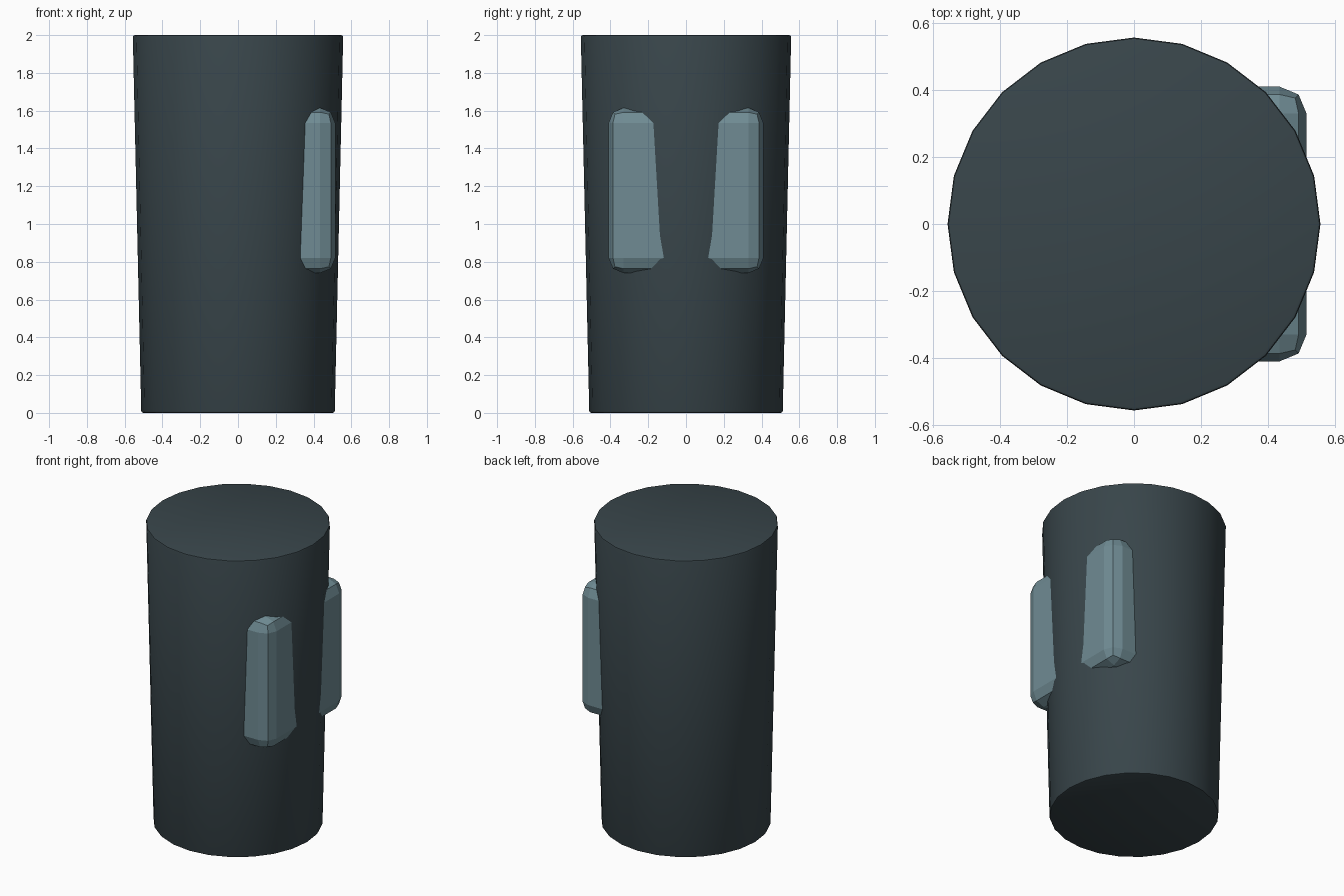
import bpy
import bmesh
import math

if "Cube" in bpy.data.objects:
    bpy.data.objects.remove(bpy.data.objects["Cube"], do_unlink=True)


def make_material(name, rgb):
    mat = bpy.data.materials.new(name)
    mat.use_nodes = True
    colour = (*rgb, 1.0)
    mat.diffuse_color = colour
    mat.node_tree.nodes["Principled BSDF"].inputs["Base Color"].default_value = colour
    return mat


def add_object(name, bm, mat):
    mesh = bpy.data.meshes.new(name)
    bm.to_mesh(mesh)
    bm.free()
    mesh.materials.append(mat)
    obj = bpy.data.objects.new(name, mesh)
    bpy.context.collection.objects.link(obj)
    return obj


dark_slate = make_material("dark slate", (0.04, 0.06, 0.069))
pale_slate = make_material("pale slate", (0.16, 0.26, 0.295))

# Tapered body with softened rims
bm = bmesh.new()
bmesh.ops.create_cone(bm, cap_ends=True, segments=24, radius1=0.512,
                      radius2=0.557, depth=2.0)
bmesh.ops.translate(bm, verts=bm.verts, vec=(0, 0, 1))
rims = [e for e in bm.edges if abs(e.verts[0].co.z - e.verts[1].co.z) < 0.01]
bmesh.ops.bevel(bm, geom=rims, offset=0.01, segments=2, profile=0.5,
                affect='EDGES')
body = add_object("body", bm, dark_slate)
bpy.context.view_layer.objects.active = body
body.select_set(True)
bpy.ops.object.shade_smooth_by_angle(angle=math.radians(30))
body.select_set(False)

# Chamfered lugs, half sunk into the +x side of the body
LOW, HIGH = (0.15, 0.02, 0.74), (0.515, 0.41, 1.615)
for name, side in (("front_lug", -1), ("back_lug", 1)):
    bm = bmesh.new()
    bmesh.ops.create_cube(bm, size=1.0)
    for v in bm.verts:
        v.co = [h if c > 0 else l for c, l, h in zip(v.co, LOW, HIGH)]
    bmesh.ops.bevel(bm, geom=bm.edges[:], offset=0.08, segments=2,
                    profile=0.5, affect='EDGES')
    for v in bm.verts:
        v.co.y *= side
    bmesh.ops.recalc_face_normals(bm, faces=bm.faces)
    add_object(name, bm, pale_slate)
